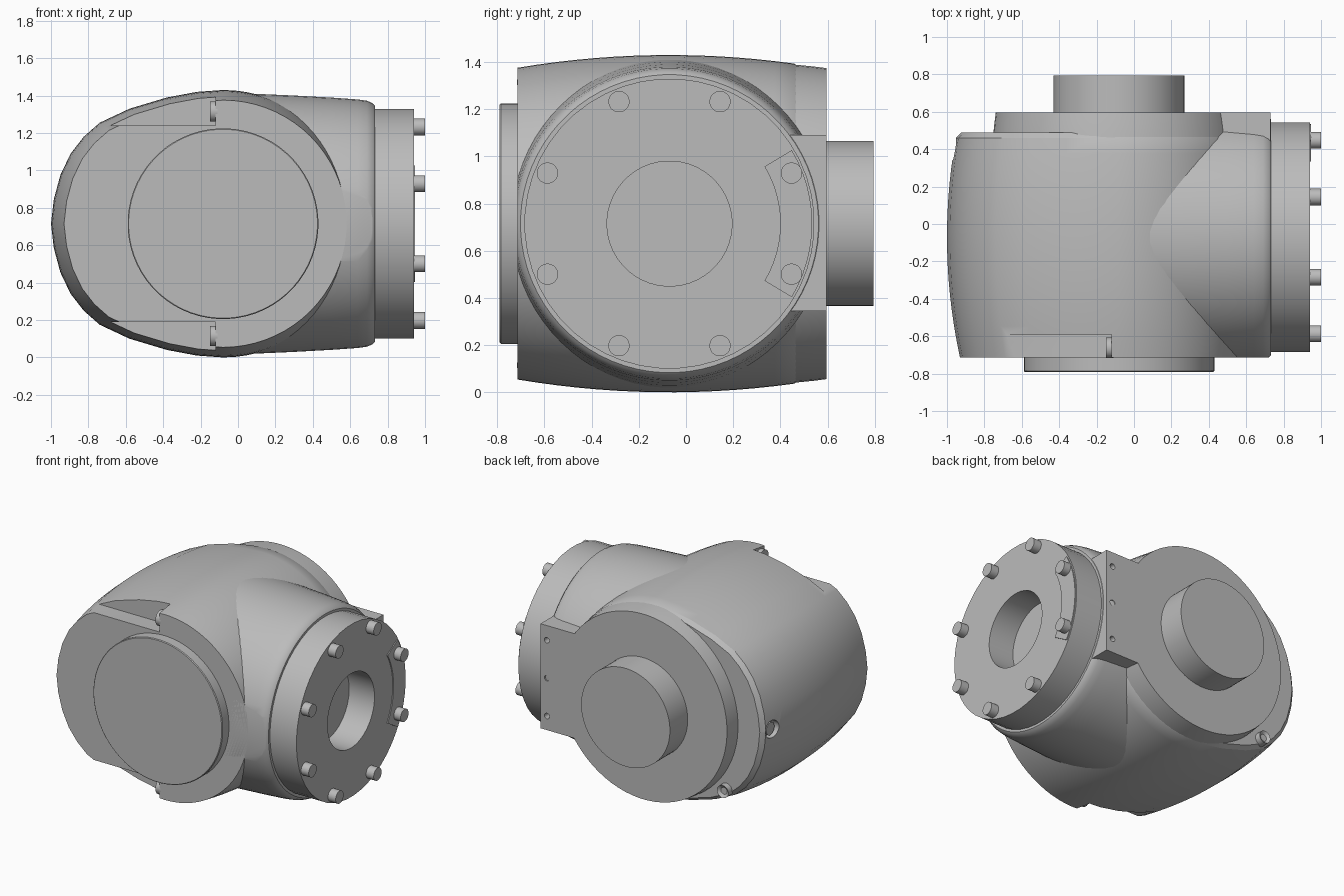
import bpy, bmesh, math
from mathutils import Vector

if "Cube" in bpy.data.objects:
    bpy.data.objects.remove(bpy.data.objects["Cube"])

CX, CY, CZ = -0.08, -0.07, 0.715     # where the two joint axes cross
FRONT, BACK = -0.715, 0.594          # flat faces of the casting

grey = bpy.data.materials.new("cast grey")
grey.use_nodes = True
grey.diffuse_color = (0.5, 0.5, 0.5, 1)
grey.node_tree.nodes["Principled BSDF"].inputs["Base Color"].default_value = (0.5, 0.5, 0.5, 1)


def shade(mesh):
    mesh.shade_smooth()
    mesh.set_sharp_from_angle(angle=math.radians(32))


def loft(name, rings, planes=()):
    """Skin equal rings, cap both ends, then trim with planes (point, normal)."""
    bm = bmesh.new()
    rows = [[bm.verts.new(p) for p in ring] for ring in rings]
    n = len(rows[0])
    for a, b in zip(rows, rows[1:]):
        for i in range(n):
            j = (i + 1) % n
            bm.faces.new((a[i], a[j], b[j], b[i]))
    bm.faces.new(rows[0])
    bm.faces.new(rows[-1])
    for co, no in planes:
        bmesh.ops.bisect_plane(bm, geom=bm.verts[:] + bm.edges[:] + bm.faces[:],
                               plane_co=co, plane_no=no, clear_outer=True)
        bmesh.ops.holes_fill(bm, edges=[e for e in bm.edges if e.is_boundary], sides=0)
    bmesh.ops.recalc_face_normals(bm, faces=bm.faces)
    mesh = bpy.data.meshes.new(name)
    bm.to_mesh(mesh)
    bm.free()
    mesh.materials.append(grey)
    shade(mesh)
    ob = bpy.data.objects.new(name, mesh)
    bpy.context.collection.objects.link(ob)
    return ob


def turned(name, axis, centre, profile, n=64, planes=()):
    """Revolve (position, radius) pairs round an axis along X or Y."""
    rings = []
    for t, r in profile:
        ring = []
        for i in range(n):
            a = math.tau * (i + 0.5) / n
            u, v = centre[0] + r * math.cos(a), centre[1] + r * math.sin(a)
            ring.append((t, u, v) if axis == 'X' else (u, t, v))
        rings.append(ring)
    return loft(name, rings, planes)


def box(name, x, y, z):
    return loft(name, [[(x[0], v, z[0]), (x[1], v, z[0]), (x[1], v, z[1]), (x[0], v, z[1])] for v in y])


def cut(target, cutters):
    for c in cutters:
        c.hide_render = True
        m = target.modifiers.new("cut", 'BOOLEAN')
        m.operation, m.solver, m.object = 'DIFFERENCE', 'EXACT', c
    dg = bpy.context.evaluated_depsgraph_get()
    mesh = bpy.data.meshes.new_from_object(target.evaluated_get(dg))
    target.modifiers.clear()
    target.data = mesh
    shade(mesh)
    for c in cutters:
        bpy.data.objects.remove(c)


# Barrel shaped housing: nose on the left, round on the right
half = [(-0.905, 0.13), (-0.87, 0.26), (-0.815, 0.375), (-0.745, 0.465), (-0.66, 0.54),
        (-0.5, 0.615), (-0.3, 0.675), (-0.14, 0.705)]
half += [(0.715 * math.sin(a), 0.715 * math.cos(a)) for a in [math.pi / 2 * i / 18 for i in range(18)]]
outline = [(-0.92, 0)] + half + [(0.715, 0)] + [(x, -z) for x, z in reversed(half)]


def bulge(y):
    return 1 - 0.077 * ((y - CY) / 0.65) ** 2


steps = 14
sections = [(y, bulge(y)) for y in [FRONT + (0.46 - FRONT) * i / steps for i in range(steps + 1)]]
sections.append((0.488, bulge(0.488) * 0.972))
housing = loft("housing", [[(CX + x * s, y, CZ + z * s) for x, z in outline] for y, s in sections])

# Screw pockets at the front, above and below, and one screw hole in the nose
cut(housing, [box("pocket_top", (-0.82, -0.12), (-0.9, -0.59), (1.24, 1.6)),
              box("pocket_bottom", (-0.82, -0.12), (-0.9, -0.59), (-0.2, 0.19)),
              turned("nose_hole", 'X', (0.4, CZ), [(-1.1, 0.062), (-0.91, 0.062)], 24)])
for label, side in (("upper", 1), ("lower", -1)):
    turned(label + "_pocket_screw", 'X', (-0.662, CZ + side * 0.6), [(-0.15, 0.055), (-0.11, 0.055)], 20)
turned("nose_screw", 'X', (0.4, CZ), [(-0.945, 0.045), (-0.89, 0.045)], 20)
turned("rear_screw", 'Y', (-0.66, 0.24), [(0.545, 0.025), (0.515, 0.025), (0.53, 0.045), (0.45, 0.045)][1:], 20)

# Round rear face with its mounting tab
turned("rear_disc", 'Y', (CX, CZ), [(0.3, 0.69), (0.4, 0.68), (0.48, 0.673), (0.54, 0.667), (0.595, 0.66)], 72)
tab = box("rear_tab", (0.3, 0.73), (0.42, 0.595), (0.345, 1.09))
cut(tab, [turned("tab_hole", 'Y', (0.68, CZ + dz), [(0.55, 0.02), (0.7, 0.02)], 16)
          for dz in (-0.27, 0, 0.27)])

# Side sleeve, trimmed flush with the flat faces
turned("side_sleeve", 'X', (CY, CZ),
       [(0, 0.698), (0.1, 0.695), (0.3, 0.686), (0.5, 0.675), (0.64, 0.665), (0.69, 0.658),
        (0.72, 0.645), (0.732, 0.632)], 72,
       [((0, FRONT, 0), (0, -1, 0)), ((0, BACK, 0), (0, 1, 0))])

# Flange with a blind bore and a ring of bolts
turned("side_flange", 'X', (CY, CZ),
       [(0.7, 0.615), (0.94, 0.615), (0.94, 0.265), (0.74, 0.265)], 48)
for i in range(8):
    a = math.tau * (i + 0.5) / 8
    turned("flange_bolt", 'X', (CY + 0.56 * math.cos(a), CZ + 0.56 * math.sin(a)),
           [(0.92, 0.045), (1.0, 0.045)], 24)

# Thin curved plate on the flange
angles = [math.radians(-31 + 62 * i / 12) for i in range(13)]
edge = [(0.47, a) for a in angles] + [(0.605, a) for a in reversed(angles)]
loft("flange_plate", [[(x, CY + r * math.cos(a), CZ + r * math.sin(a)) for r, a in edge]
                      for x in (0.938, 0.947)])

# Front cover and rear stub
turned("front_cover", 'Y', (CX, CZ), [(-0.7, 0.51), (-0.785, 0.51), (-0.79, 0.505)], 64)
turned("rear_stub", 'Y', (CX, CZ), [(0.58, 0.35), (0.795, 0.35)], 64)
